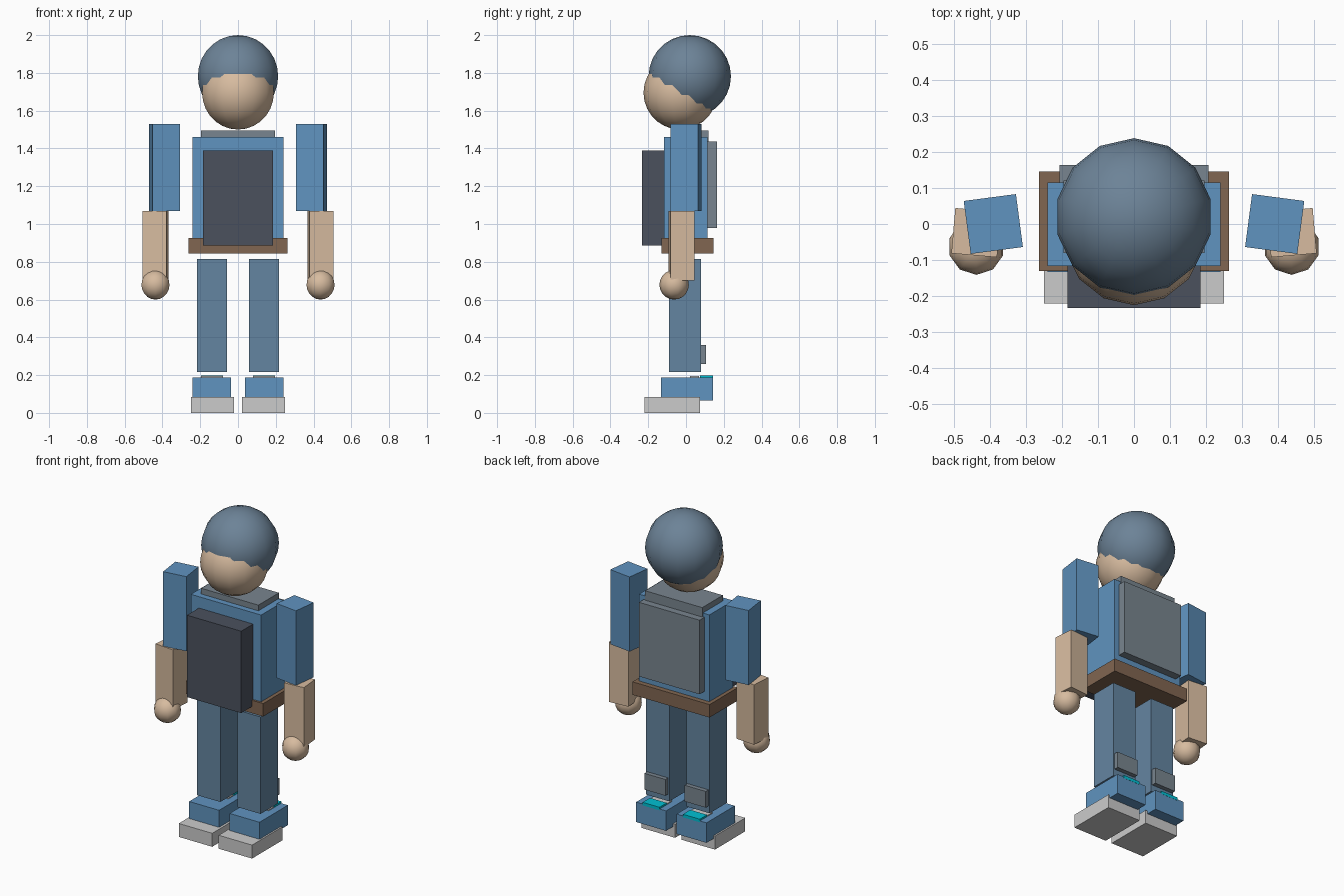
import bpy
from math import radians

if "Cube" in bpy.data.objects:
    bpy.data.objects.remove(bpy.data.objects["Cube"])


def material(name, r, g, b):
    # sRGB 0-255 to linear viewport colour
    m = bpy.data.materials.new(name)
    m.diffuse_color = [(c / 255) ** 2.2 for c in (r, g, b)] + [1]
    m.use_nodes = True
    m.node_tree.nodes["Principled BSDF"].inputs["Base Color"].default_value = m.diffuse_color
    return m


BLUE = material("blue cloth", 96, 146, 190)
DENIM = material("denim", 100, 132, 160)
SKIN = material("skin", 214, 186, 158)
HAIR = material("slate hair", 108, 130, 150)
SLATE = material("slate grey", 120, 132, 142)
DARK = material("dark grey", 76, 82, 94)
LEATHER = material("leather", 128, 102, 82)
TEAL = material("teal", 0, 190, 210)


def finish(name, mat):
    o = bpy.context.object
    o.name = name
    if mat:
        o.data.materials.append(mat)
    return o


def box(name, x, y, z, mat=None, turn=0):
    """Box from (min, max) ranges, turned about its own vertical axis."""
    r = (x, y, z)
    bpy.ops.mesh.primitive_cube_add(size=1, location=[(a + b) / 2 for a, b in r],
                                    rotation=(0, 0, radians(turn)))
    o = finish(name, mat)
    o.scale = [b - a for a, b in r]
    return o


def ball(name, loc, radius, segments, rings, mat):
    bpy.ops.mesh.primitive_uv_sphere_add(segments=segments, ring_count=rings,
                                         radius=radius, location=loc)
    o = finish(name, mat)
    bpy.ops.object.shade_smooth()
    return o


def side_box(name, s, x, y, z, mat=None, turn=0):
    """Box on the +x side (s=1) or its mirror (s=-1)."""
    return box(name, sorted((s * x[0], s * x[1])), y, z, mat, s * turn)


# Head: face ball with an overlapping hair ball
ball("head", (0, -0.03, 1.695), 0.195, 14, 14, SKIN)
ball("hair", (0, 0.02, 1.782), 0.218, 14, 14, HAIR)

# Body
box("torso", (-0.24, 0.24), (-0.117, 0.115), (0.90, 1.46), BLUE)
box("collar", (-0.195, 0.195), (-0.08, 0.12), (1.43, 1.495), SLATE)
box("chest_panel", (-0.185, 0.185), (-0.233, -0.11), (0.885, 1.39), DARK)
box("back_panel", (-0.207, 0.207), (0.10, 0.163), (0.98, 1.437), SLATE)
box("belt", (-0.263, 0.263), (-0.13, 0.146), (0.845, 0.925), LEATHER)

for s, side in ((1, "left"), (-1, "right")):
    # Arm
    side_box(side + "_upper_arm", s, (0.317, 0.463), (-0.074, 0.074), (1.07, 1.53), BLUE, -7.5)
    side_box(side + "_forearm", s, (0.374, 0.501), (-0.087, 0.039), (0.70, 1.07), SKIN, 5)
    ball(side + "_hand", (s * 0.437, -0.063, 0.678), 0.078, 10, 10, SKIN)
    # Leg
    side_box(side + "_leg", s, (0.058, 0.217), (-0.09, 0.08), (0.217, 0.815), DENIM)
    side_box(side + "_calf_pad", s, (0.066, 0.209), (0.07, 0.107), (0.26, 0.36), SLATE)
    # Boot
    side_box(side + "_boot", s, (0.036, 0.24), (-0.133, 0.143), (0.065, 0.188), BLUE)
    side_box(side + "_sole", s, (0.022, 0.25), (-0.22, 0.075), (0, 0.083))
    side_box(side + "_boot_tongue", s, (0.08, 0.195), (0.02, 0.07), (0.17, 0.194))
    side_box(side + "_heel_tab", s, (0.08, 0.195), (0.073, 0.144), (0.18, 0.199), TEAL)
